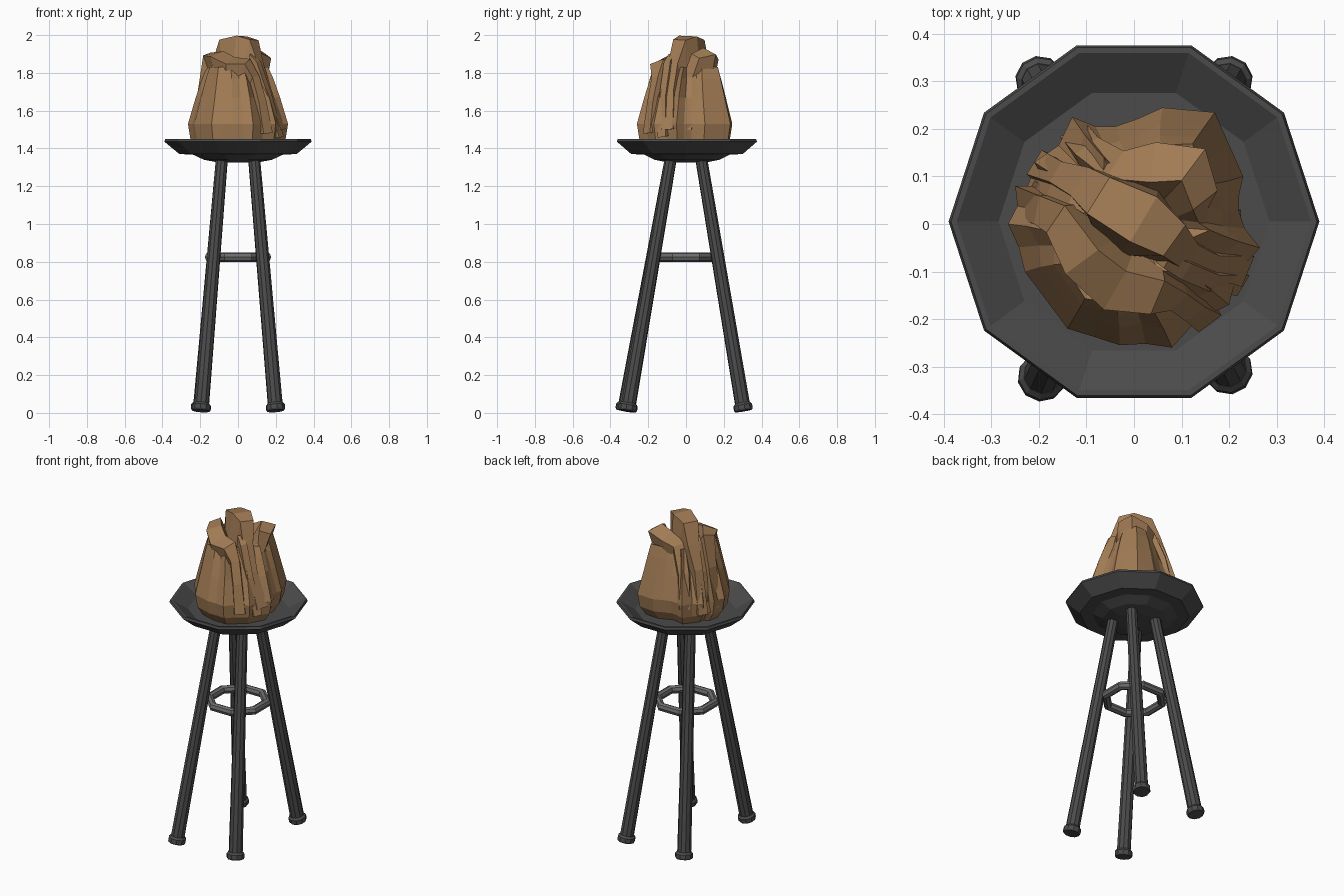
import bpy, bmesh, math
from mathutils import Vector

if "Cube" in bpy.data.objects:
    bpy.data.objects.remove(bpy.data.objects["Cube"])


def material(name, rgb):
    m = bpy.data.materials.new(name)
    m.diffuse_color = (*rgb, 1)
    m.use_nodes = True
    m.node_tree.nodes["Principled BSDF"].inputs["Base Color"].default_value = m.diffuse_color
    return m


DARK = material("dark metal", (0.07, 0.07, 0.07))
GREY = material("grey metal", (0.15, 0.15, 0.15))
PAPER = material("brown paper", (0.36, 0.2, 0.09))


def loft(name, rings, mat, matrix=None, end_points=None):
    """Skin a list of equal rings; ends are capped, or fanned to end_points."""
    bm = bmesh.new()
    rows = [[bm.verts.new(p) for p in ring] for ring in rings]
    n = len(rows[0])
    for a, b in zip(rows, rows[1:]):
        for i in range(n):
            j = (i + 1) % n
            bm.faces.new((a[i], a[j], b[j], b[i]))
    for k, row in enumerate((rows[0], rows[-1])):
        if end_points:
            c = bm.verts.new(end_points[k])
            for i in range(n):
                bm.faces.new((row[i], row[(i + 1) % n], c))
        else:
            bm.faces.new(row)
    bmesh.ops.recalc_face_normals(bm, faces=bm.faces)
    me = bpy.data.meshes.new(name)
    bm.to_mesh(me)
    bm.free()
    me.materials.append(mat)
    ob = bpy.data.objects.new(name, me)
    bpy.context.collection.objects.link(ob)
    if matrix:
        ob.matrix_world = matrix
    return ob


def lathe(name, profile, n, mat, base=(0, 0, 0), axis=(0, 0, 1)):
    """Revolve (radius, height) pairs about an axis."""
    rings = [[(r * math.cos(math.tau * i / n), r * math.sin(math.tau * i / n), h)
              for i in range(n)] for r, h in profile]
    ob = loft(name, rings, mat)
    ob.rotation_euler = Vector(axis).to_track_quat('Z', 'Y').to_euler()
    ob.location = base
    return ob


# Ten-sided dished seat
lathe("seat", [(0.10, 1.325), (0.18, 1.34), (0.24, 1.368), (0.31, 1.37),
               (0.39, 1.436), (0.385, 1.45), (0.373, 1.45),
               (0.285, 1.395)], 10, DARK, base=(0, 0.005, 0))

# Splayed legs with flared feet
feet = {"front_left": (-0.195, -0.325), "front_right": (0.2, -0.31),
        "back_left": (-0.2, 0.305), "back_right": (0.2, 0.305)}
for side, (x, y) in feet.items():
    foot = Vector((x, y, 0.011))
    top = Vector((math.copysign(0.085, x), math.copysign(0.08, y), 1.35))
    axis = top - foot
    lathe(side + "_leg", [(0.04, 0.03), (0.032, axis.length)], 10, DARK, foot, axis)
    lathe(side + "_foot", [(0.046, 0), (0.051, 0.008), (0.051, 0.03), (0.041, 0.042)],
          10, DARK, foot, axis)

# Octagonal foot ring
bpy.ops.mesh.primitive_torus_add(major_segments=8, minor_segments=8, major_radius=0.165,
                                 minor_radius=0.025, location=(0, 0, 0.825),
                                 rotation=(0, 0, math.pi / 8))
ring = bpy.context.object
ring.name = "foot_ring"
ring.data.materials.append(GREY)
for p in ring.data.polygons:
    p.use_smooth = False

# Paper bag body: plan outline, shrunk and pleated towards the neck
outline = [(-0.13, 0.225), (-0.04, 0.205), (0.06, 0.245), (0.17, 0.235),
           (0.23, 0.1), (0.22, 0.03), (0.265, -0.05), (0.2, -0.17),
           (0.08, -0.26), (-0.03, -0.255), (-0.14, -0.22), (-0.23, -0.1),
           (-0.265, 0), (-0.25, 0.08), (-0.21, 0.09), (-0.21, 0.13)]
plan = []
for i, p in enumerate(outline):
    a, b = Vector(p), Vector(outline[(i + 1) % len(outline)])
    plan += [a, (a + b) / 2]
U, V = Vector((0.8, -0.6)), Vector((0.6, 0.8))   # gusset axis, panel axis


def bag_ring(z, su, sv, pleat):
    pts = []
    for i, p in enumerate(plan):
        u, v = p.dot(U), p.dot(V)
        k = 1 - pleat * (i % 2) * abs(u / p.length) ** 3
        q = U * u * su * k + V * v * sv * k
        pts.append((q.x, q.y, z))
    return pts


levels = [(1.396, 0.8, 0.82, 0), (1.45, 0.95, 0.95, 0.03), (1.53, 1, 1, 0.07),
          (1.67, 0.83, 0.87, 0.16), (1.77, 0.68, 0.78, 0.25), (1.83, 0.56, 0.72, 0.3)]
loft("bag_body", [bag_ring(*l) for l in levels], PAPER,
     end_points=[(0, 0, 1.396), (0, 0, 1.76)])


# Gathered folds: each runs up one gusset, over the neck and down the other
def fold(name, path):
    core = Vector((0, 0, 1.5))
    pts = [Vector(p[:3]) for p in path]
    rings = []
    for i, p in enumerate(pts):
        tangent = (pts[min(i + 1, len(pts) - 1)] - pts[max(i - 1, 0)]).normalized()
        side = tangent.cross(p - core).normalized() * path[i][3]
        base = p.lerp(core, 0.42)
        rings.append([base + side * 1.5, p + side, p - side, base - side * 1.5])
    loft(name, rings, PAPER)


fold("middle_fold", [(-0.21, 0.13, 1.46, 0.03), (-0.165, 0.11, 1.72, 0.025),
                     (-0.115, 0.09, 1.86, 0.035), (-0.075, 0.06, 1.975, 0.045),
                     (0.02, 0.01, 1.995, 0.055), (0.085, -0.035, 1.975, 0.04),
                     (0.12, -0.07, 1.85, 0.03), (0.17, -0.09, 1.7, 0.025),
                     (0.24, -0.1, 1.5, 0.035)])
fold("front_fold", [(-0.245, 0.04, 1.48, 0.03), (-0.205, 0.03, 1.72, 0.03),
                    (-0.165, 0.01, 1.9, 0.035), (-0.11, -0.08, 1.9, 0.045),
                    (-0.04, -0.14, 1.865, 0.05), (0.05, -0.155, 1.86, 0.04),
                    (0.095, -0.165, 1.78, 0.025), (0.13, -0.19, 1.65, 0.025),
                    (0.16, -0.21, 1.48, 0.03)])
fold("back_fold", [(-0.13, 0.2, 1.5, 0.03), (-0.1, 0.165, 1.7, 0.03),
                   (-0.04, 0.125, 1.85, 0.035), (0.04, 0.13, 1.885, 0.045),
                   (0.125, 0.125, 1.915, 0.045), (0.15, 0.05, 1.89, 0.035),
                   (0.15, 0.01, 1.78, 0.025), (0.18, 0.0, 1.66, 0.025),
                   (0.225, 0.0, 1.5, 0.03)])
fold("right_pleat", [(0.23, -0.13, 1.46, 0.025), (0.17, -0.125, 1.68, 0.02),
                     (0.11, -0.1, 1.86, 0.02), (0.07, -0.08, 1.9, 0.015)])
fold("left_pleat", [(-0.22, 0.09, 1.46, 0.02), (-0.18, 0.07, 1.7, 0.02),
                    (-0.13, 0.06, 1.86, 0.02), (-0.09, 0.03, 1.9, 0.015)])
